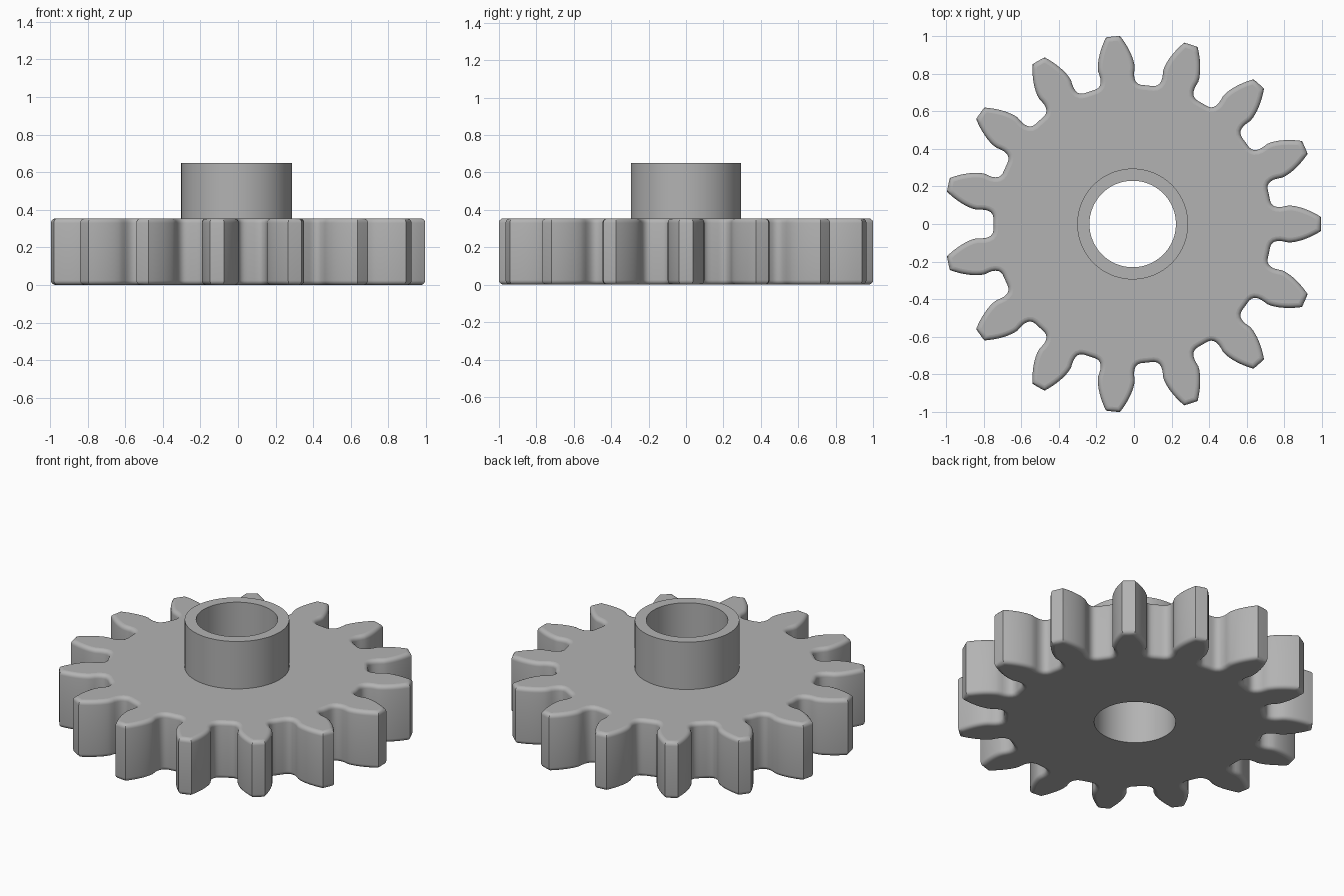
import bpy, bmesh
from math import pi, cos, sin, tan, acos
from mathutils import Vector

TEETH = 15
TIP, BASE = 1.003, 0.832          # tip and involute base radii
HEIGHT, HUB_TOP = 0.355, 0.65
HUB_R, BORE_R = 0.295, 0.23
FILLET, STEPS, SIDES = 0.025, 5, 96
CENTRE_X = -0.007

old = bpy.data.objects.get("Cube")
if old:
    bpy.data.objects.remove(old, do_unlink=True)

steel = bpy.data.materials.new("plain grey")
steel.use_nodes = True
grey = (0.45, 0.45, 0.45, 1)
steel.diffuse_color = grey
steel.node_tree.nodes["Principled BSDF"].inputs["Base Color"].default_value = grey


def polar(r, a):
    return Vector((r * cos(a), r * sin(a)))


def half_tooth():
    """(radius, half angle) from the middle of the tip to the root."""
    pts = [(TIP, 0.0)]
    for i in range(9):                       # involute flank
        r = TIP + (BASE - TIP) * i / 8
        alpha = acos(min(1, BASE / r))
        pts.append((r, 0.118 - (tan(alpha) - alpha)))
    # undercut neck and rounded root
    return pts + [(0.81, 0.115), (0.79, 0.114), (0.772, 0.118),
                  (0.757, 0.127), (0.747, 0.142), (0.742, 0.162), (0.741, 0.185)]


def gear_outline():
    half = half_tooth()
    tooth = [(r, -a) for r, a in reversed(half[1:])] + half
    tooth.append((0.741, pi / TEETH))        # middle of the gap
    return [polar(r, a + 2 * pi * k / TEETH) for k in range(TEETH) for r, a in tooth]


def inset(points, d):
    """Move a counter-clockwise outline inward by d with mitred corners."""
    out = []
    for i, p in enumerate(points):
        e1 = (p - points[i - 1]).normalized()
        e2 = (points[(i + 1) % len(points)] - p).normalized()
        n1, n2 = Vector((-e1.y, e1.x)), Vector((-e2.y, e2.x))
        n = (n1 + n2).normalized()
        out.append(p + n * d / max(0.5, n.dot(n1)))
    return out


bm = bmesh.new()


def ring(points, z):
    verts = [bm.verts.new((p.x + CENTRE_X, p.y, z)) for p in points]
    return verts, [bm.edges.new((verts[i - 1], verts[i])) for i in range(len(verts))]


def loft(a, b):
    for i in range(len(a[0])):
        bm.faces.new((a[0][i - 1], a[0][i], b[0][i], b[0][i - 1]))


def circle(r, z):
    return ring([polar(r, 2 * pi * i / SIDES) for i in range(SIDES)], z)


# toothed wall with rounded top and bottom edges
outline = gear_outline()
arc = [i * pi / 2 / STEPS for i in range(STEPS + 1)]
profile = [(FILLET * (1 - sin(a)), FILLET * (1 - cos(a))) for a in arc]
profile += [(d, HEIGHT - z) for d, z in reversed(profile)]
wall = [ring(inset(outline, d), z) for d, z in profile]
for low, high in zip(wall, wall[1:]):
    loft(low, high)

# hub wall, rim and through bore
hub = [circle(HUB_R, HEIGHT), circle(HUB_R, HUB_TOP),
       circle(BORE_R, HUB_TOP), circle(BORE_R, 0)]
for low, high in zip(hub, hub[1:]):
    loft(low, high)

# flat faces around the hub and the bore
for outer, inner, up in ((wall[-1], hub[0], 1), (wall[0], hub[-1], -1)):
    bmesh.ops.triangle_fill(bm, edges=outer[1] + inner[1],
                            use_beauty=True, normal=(0, 0, up))
bmesh.ops.recalc_face_normals(bm, faces=bm.faces[:])

mesh = bpy.data.meshes.new("gear_with_hub")
bm.to_mesh(mesh)
bm.free()
gear = bpy.data.objects.new("gear_with_hub", mesh)
bpy.context.collection.objects.link(gear)
mesh.materials.append(steel)

# smooth curved walls, flat horizontal faces
bpy.ops.object.select_all(action="DESELECT")
gear.select_set(True)
bpy.context.view_layer.objects.active = gear
bpy.ops.object.shade_smooth_by_angle(angle=pi / 6)
for face in mesh.polygons:
    if abs(face.normal.z) > 0.999:
        face.use_smooth = False
